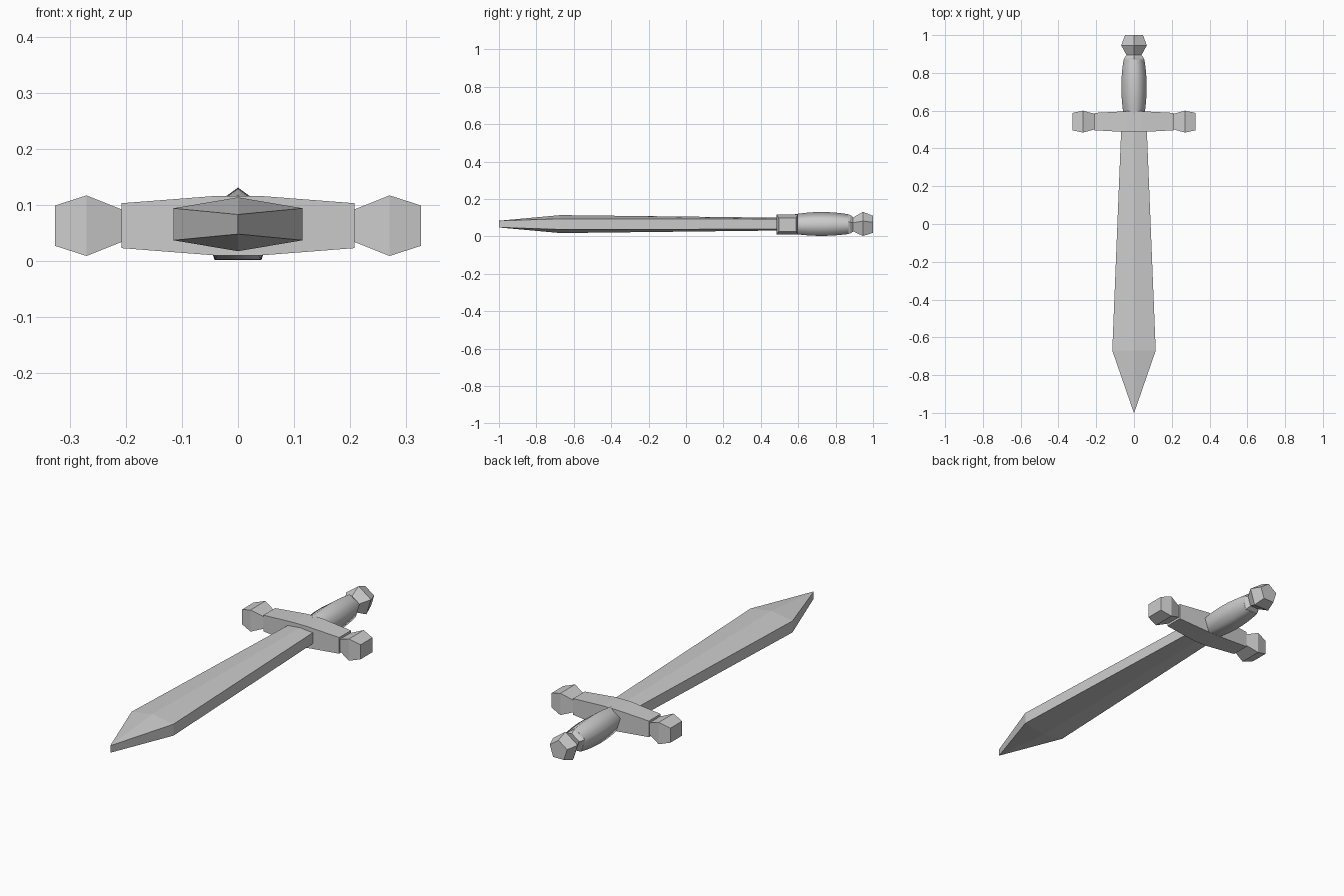
import bpy, bmesh
from math import sin, cos, tau
from mathutils import Vector

if "Cube" in bpy.data.objects:
    bpy.data.objects.remove(bpy.data.objects["Cube"])


def loft(name, sections, smooth=False):
    """Skin a list of equal-sized point loops and cap both ends."""
    bm = bmesh.new()
    rings = [[bm.verts.new(p) for p in s] for s in sections]
    n = len(rings[0])
    for a, b in zip(rings, rings[1:]):
        for i in range(n):
            j = (i + 1) % n
            bm.faces.new((a[i], a[j], b[j], b[i])).smooth = smooth
    bm.faces.new(rings[0][::-1])
    bm.faces.new(rings[-1])
    bmesh.ops.remove_doubles(bm, verts=bm.verts, dist=1e-5)
    bmesh.ops.recalc_face_normals(bm, faces=bm.faces)
    mesh = bpy.data.meshes.new(name)
    bm.to_mesh(mesh)
    bm.free()
    obj = bpy.data.objects.new(name, mesh)
    bpy.context.collection.objects.link(obj)
    return obj


def blade_ring(y, w, ridge, edge):
    c = 0.0655
    return [Vector((x, y, c + z)) for x, z in
            ((-w, -edge), (0, -ridge), (w, -edge), (w, edge), (0, ridge), (-w, edge))]


def box_ring(x, hy, hz):
    return [Vector((x, 0.542 + sy * hy, 0.063 + sz * hz))
            for sy, sz in ((-1, -1), (1, -1), (1, 1), (-1, 1))]


def penta_ring(y, r):
    return [Vector((r * sin(tau * i / 5), y, 0.0597 + r * cos(tau * i / 5))) for i in range(5)]


# Blade: ridged hexagonal section, widening towards the point
loft("blade", [
    blade_ring(0.52, 0.067, 0.034, 0.027),
    blade_ring(-0.67, 0.115, 0.048, 0.0285)])
# Point: narrows to a short vertical edge
loft("blade_point", [
    blade_ring(-0.67, 0.115, 0.048, 0.0285),
    blade_ring(-1.0, 0.0008, 0.018, 0.0175)])

# Crossguard bar, thickest in the middle
loft("guard", [box_ring(x, hy, hz) for x, hy, hz in (
    (-0.208, 0.046, 0.040), (-0.04, 0.055, 0.053),
    (0.04, 0.055, 0.053), (0.208, 0.046, 0.040))])

# Knobs at both ends of the guard
for side, label in ((-1, "left"), (1, "right")):
    loft("guard_knob_" + label, [box_ring(side * x, hy, hz) for x, hy, hz in (
        (0.205, 0.040, 0.028), (0.27, 0.058, 0.054), (0.326, 0.046, 0.036))])

# Grip: five-sided, bulging in the middle, smooth shaded
grip = [(0.58 + 0.29 * t / 10, 0.058 + 0.0125 * (1 - (t / 5 - 1) ** 2)) for t in range(11)]
loft("grip", [penta_ring(y, r) for y, r in grip], smooth=True)

# Collar and pommel
loft("collar", [penta_ring(0.868, 0.058), penta_ring(0.878, 0.055), penta_ring(0.895, 0.041)])
loft("pommel", [penta_ring(0.893, 0.041), penta_ring(0.946, 0.0713), penta_ring(1.0, 0.050)])
